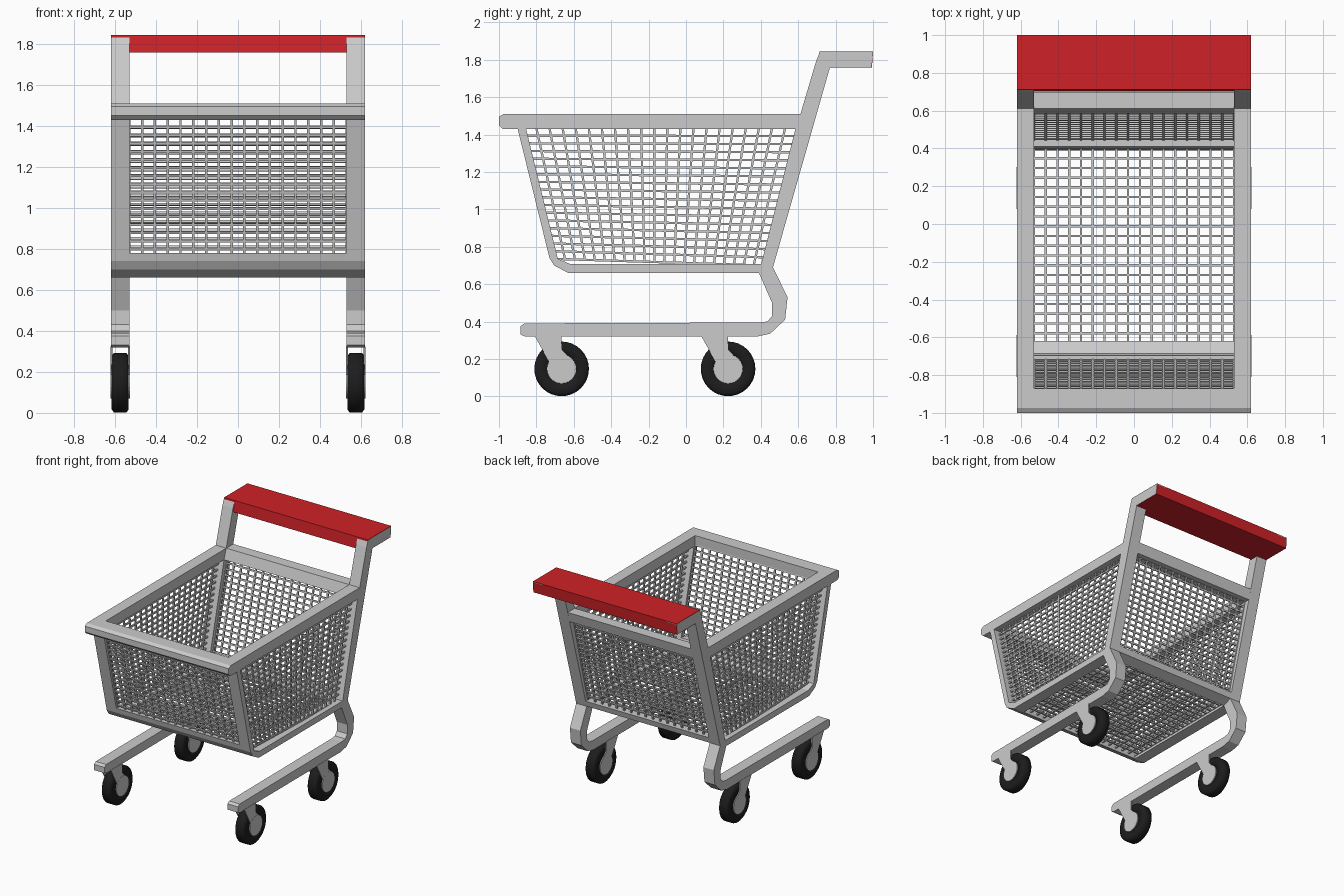
import bpy, bmesh, math
from mathutils import Vector

if "Cube" in bpy.data.objects:
    bpy.data.objects.remove(bpy.data.objects["Cube"])


def material(name, rgb):
    m = bpy.data.materials.new(name)
    m.diffuse_color = (*rgb, 1)
    m.use_nodes = True
    m.node_tree.nodes["Principled BSDF"].inputs["Base Color"].default_value = m.diffuse_color
    return m


RED = material("red", (0.62, 0.015, 0.02))
BLACK = material("black", (0.012, 0.012, 0.012))


def finish(name, bm, mat=None, mirror=False):
    bmesh.ops.recalc_face_normals(bm, faces=bm.faces)
    me = bpy.data.meshes.new(name)
    bm.to_mesh(me)
    bm.free()
    ob = bpy.data.objects.new(name, me)
    bpy.context.collection.objects.link(ob)
    if mat:
        me.materials.append(mat)
    if mirror:
        mod = ob.modifiers.new("mirror", 'MIRROR')
        mod.use_mirror_merge = False
    return ob


def prism(name, profile, x0, x1, mat=None, mirror=False):
    """Side-view (y, z) profile extruded from x0 to x1."""
    bm = bmesh.new()
    face = bm.faces.new([bm.verts.new((x0, y, z)) for y, z in profile])
    new = bmesh.ops.extrude_face_region(bm, geom=[face])["geom"]
    bmesh.ops.translate(bm, vec=(x1 - x0, 0, 0),
                        verts=[v for v in new if isinstance(v, bmesh.types.BMVert)])
    return finish(name, bm, mat, mirror)


def wire(bm, p, q, normal, r=0.006):
    """Square bar from p to q."""
    side = (q - p).cross(normal).normalized() * r
    up = normal * r
    ring = [side + up, side - up, -side - up, -side + up]
    a = [bm.verts.new(p + o) for o in ring]
    b = [bm.verts.new(q + o) for o in ring]
    for i in range(4):
        j = (i + 1) % 4
        bm.faces.new((a[i], a[j], b[j], b[i]))
    bm.faces.new(a)
    bm.faces.new(b[::-1])


def wire_panel(name, corners, cols, rows, mirror=False):
    """Wire grid filling the quad bottom-a, bottom-b, top-b, top-a."""
    a, b, c, d = map(Vector, corners)
    n = (b - a).cross(d - a).normalized()
    bm = bmesh.new()
    for i in range(cols + 1):
        t = i / cols
        wire(bm, a.lerp(b, t), d.lerp(c, t), n)
    for i in range(rows + 1):
        t = i / rows
        wire(bm, a.lerp(d, t), b.lerp(c, t), n)
    return finish(name, bm, mirror=mirror)


XI, XO = 0.53, 0.62   # inner and outer faces of the side frames

# side frames
prism("side_top_rail", [(-0.98, 1.43), (0.585, 1.43), (0.612, 1.51), (-0.975, 1.51),
                        (-1.0, 1.495), (-1.0, 1.45)], XI, XO, mirror=True)
prism("side_front_post_and_bottom_rail",
      [(-0.90, 1.43), (-0.73, 0.74), (-0.705, 0.70), (-0.63, 0.66), (0.39, 0.66),
       (0.402, 0.708), (-0.62, 0.708), (-0.685, 0.735), (-0.855, 1.43)], XI, XO, mirror=True)
prism("side_rear_post", [(0.39, 0.66), (0.465, 0.69), (0.77, 1.76), (0.99, 1.76), (1.0, 1.84),
                         (0.715, 1.84), (0.695, 1.79), (0.612, 1.51), (0.585, 1.43),
                         (0.402, 0.708)], XI, XO, mirror=True)
prism("lower_frame", [(0.39, 0.66), (0.46, 0.50), (0.46, 0.43), (0.435, 0.40), (0.39, 0.395),
                      (-0.865, 0.39), (-0.885, 0.375), (-0.885, 0.33), (-0.86, 0.32),
                      (0.38, 0.32), (0.45, 0.335), (0.53, 0.41), (0.543, 0.53),
                      (0.465, 0.69)], XI, XO, mirror=True)

# cross bars
prism("front_top_rail", [(-0.98, 1.43), (-0.87, 1.43), (-0.87, 1.51), (-0.975, 1.51),
                         (-1.0, 1.495), (-1.0, 1.45)], -XI, XI)
prism("back_top_rail", [(0.585, 1.43), (0.676, 1.43), (0.698, 1.51), (0.612, 1.51)], -XI, XI)
prism("front_bottom_bar", [(-0.74, 0.78), (-0.73, 0.74), (-0.705, 0.70), (-0.63, 0.66),
                           (-0.62, 0.66), (-0.62, 0.708), (-0.685, 0.735), (-0.697, 0.78)],
      -XI, XI)
prism("back_bottom_bar", [(0.39, 0.66), (0.465, 0.69), (0.478, 0.735), (0.409, 0.735)], -XI, XI)

# red handle sleeve
prism("handle", [(0.701, 1.757), (0.994, 1.757), (1.0, 1.843), (0.713, 1.843)], -0.619, 0.619, RED)

# wire basket
wire_panel("side_wires", [(0.575, -0.70, 0.735), (0.575, 0.415, 0.70),
                          (0.575, 0.60, 1.435), (0.575, -0.87, 1.435)], 21, 17, mirror=True)
wire_panel("front_wires", [(-XI, -0.715, 0.76), (XI, -0.715, 0.76),
                           (XI, -0.875, 1.435), (-XI, -0.875, 1.435)], 17, 17)
wire_panel("back_wires", [(-XI, 0.445, 0.725), (XI, 0.445, 0.725),
                          (XI, 0.63, 1.435), (-XI, 0.63, 1.435)], 17, 17)
wire_panel("bottom_wires", [(-XI, -0.63, 0.685), (XI, -0.63, 0.685),
                            (XI, 0.40, 0.685), (-XI, 0.40, 0.685)], 17, 20)


def tyre(name, y, z):
    """Lathed ring around the wheel axle."""
    section = [(0.07, 0.534), (0.13, 0.534), (0.146, 0.545),
               (0.146, 0.605), (0.13, 0.616), (0.07, 0.616)]
    n = 32
    bm = bmesh.new()
    rings = []
    for i in range(n):
        c, s = math.cos(2 * math.pi * i / n), math.sin(2 * math.pi * i / n)
        rings.append([bm.verts.new((x, y + r * c, z + r * s)) for r, x in section])
    for i in range(n):
        p, q = rings[i], rings[(i + 1) % n]
        for j in range(len(section)):
            k = (j + 1) % len(section)
            bm.faces.new((p[j], p[k], q[k], q[j]))
    for f in bm.faces:
        f.smooth = True
    for e in bm.edges:
        e.smooth = e.calc_face_angle(0) < math.radians(30)
    return finish(name, bm, BLACK, True)


# wheels: tyre, hub and the bracket plates hanging from the lower frame
for label, y in (("front", -0.665), ("rear", 0.225)):
    z = 0.147
    tyre(label + "_tyre", y, z)
    disc = [(y + 0.078 * math.cos(math.pi * i / 12), z + 0.078 * math.sin(math.pi * i / 12))
            for i in range(24)]
    prism(label + "_hub", disc, 0.527, 0.623, mirror=True)
    plate = [(y - 0.145, 0.325), (y - 0.068, z + 0.04), (y, z), (y + 0.03, z + 0.07),
             (y, 0.25), (y, 0.325)]
    prism(label + "_outer_bracket", plate, 0.613, 0.6225, mirror=True)
    prism(label + "_inner_bracket", plate, 0.5275, 0.537, mirror=True)
